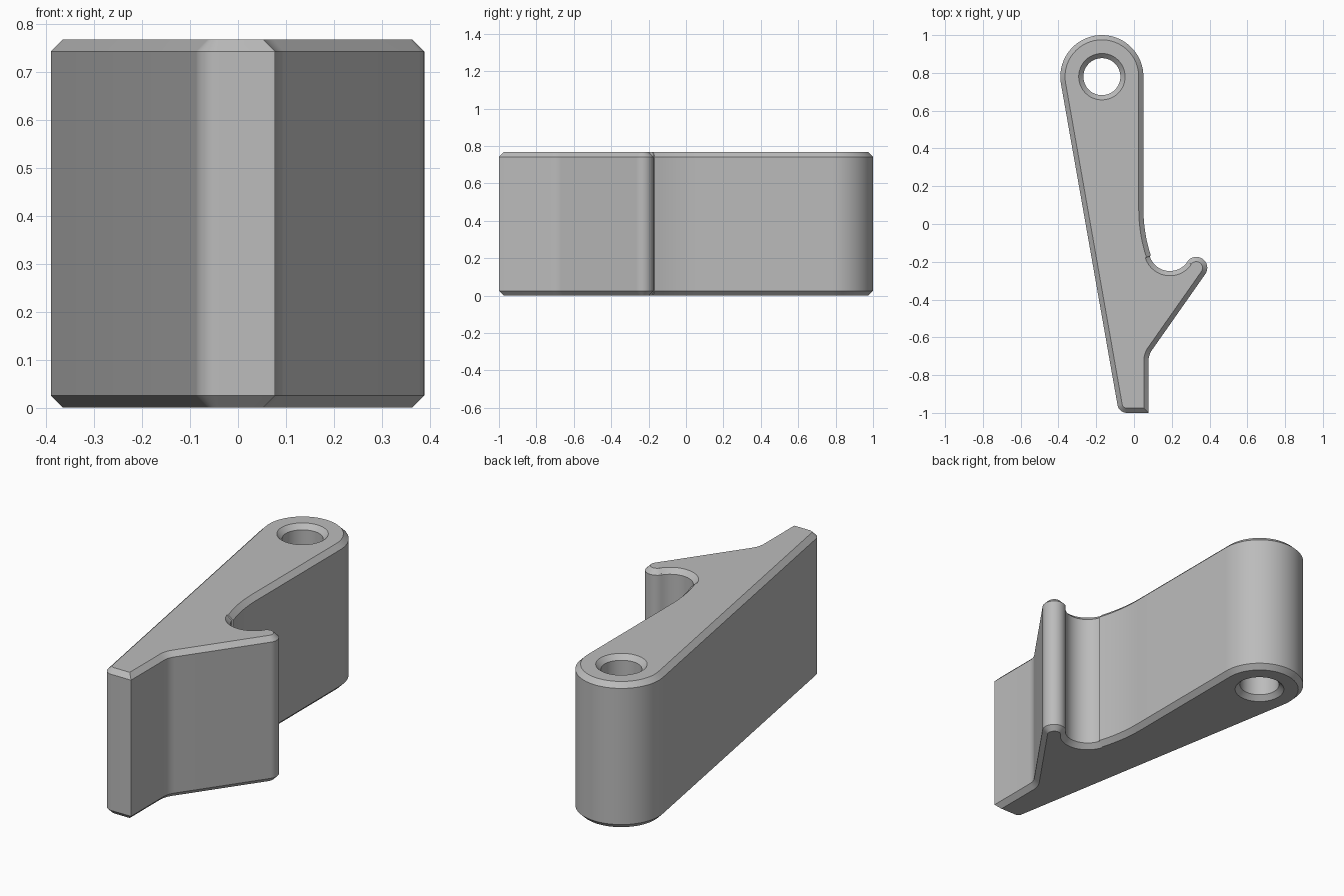
import bpy, bmesh
from math import cos, sin, radians

cube = bpy.data.objects.get("Cube")
if cube:
    bpy.data.objects.remove(cube, do_unlink=True)

HEIGHT, CHAMFER = 0.767, 0.025
HEAD = (-0.17, 0.78)


def arc(cx, cy, r, start, end, steps):
    """Points on an arc, angles in degrees."""
    angles = [radians(start + (end - start) * i / steps) for i in range(steps + 1)]
    return [(cx + r * cos(a), cy + r * sin(a)) for a in angles]


def outline(c):
    """Lever outline pulled inwards by c: convex arcs shrink, hollow arcs grow."""
    pts = arc(*HEAD, 0.22 - c, 0, 190, 48)                      # pivot head
    pts += arc(-0.038, -0.95, 0.05 - c, 190, 270, 10)           # rounded toe
    pts.append((0.077 - c, -1 + c))                             # square toe corner
    pts += arc(0.177, -0.725, 0.10 + c, 180, 144.7, 8)          # fillet under hook
    pts += arc(0.33, -0.232, 0.058 - c, -35.3, 145.7, 24)       # hook tip
    pts += arc(0.19, -0.137, 0.112 + c, 325.7, 198, 24)         # hook pocket
    pts += arc(0.85, 0.08, 0.80 + c, 198, 180, 12)              # long relief curve
    return pts


def hole(c):
    return arc(*HEAD, 0.098 + c, 0, 360, 48)[:-1]


bm = bmesh.new()


def stacked_walls(profile):
    """Wall with chamfered rims; returns the edges of the bottom and top rims."""
    levels = [(0, CHAMFER), (CHAMFER, 0), (HEIGHT - CHAMFER, 0), (HEIGHT, CHAMFER)]
    rings = [[bm.verts.new((x, y, z)) for x, y in profile(c)] for z, c in levels]
    n = len(rings[0])
    for low, high in zip(rings, rings[1:]):
        for i in range(n):
            j = (i + 1) % n
            bm.faces.new((low[i], low[j], high[j], high[i]))
    return [[bm.edges.get((r[i], r[(i + 1) % n])) for i in range(n)]
            for r in (rings[0], rings[-1])]


# Outer wall, pivot bore, and the two flat faces between them
outer_rims = stacked_walls(outline)
bore_rims = stacked_walls(hole)
for outer, bore in zip(outer_rims, bore_rims):
    bmesh.ops.triangle_fill(bm, edges=outer + bore, use_beauty=True)
bmesh.ops.recalc_face_normals(bm, faces=bm.faces)

mesh = bpy.data.meshes.new("hooked_lever")
bm.to_mesh(mesh)
bm.free()
lever = bpy.data.objects.new("hooked_lever", mesh)
bpy.context.collection.objects.link(lever)

# Plain grey finish
grey = bpy.data.materials.new("plain_grey")
grey.use_nodes = True
grey.diffuse_color = (0.5, 0.5, 0.5, 1)
grey.node_tree.nodes["Principled BSDF"].inputs["Base Color"].default_value = (0.5, 0.5, 0.5, 1)
mesh.materials.append(grey)

# Smooth curves, crisp chamfers
bpy.ops.object.select_all(action='DESELECT')
lever.select_set(True)
bpy.context.view_layer.objects.active = lever
bpy.ops.object.shade_smooth_by_angle(angle=radians(30))
